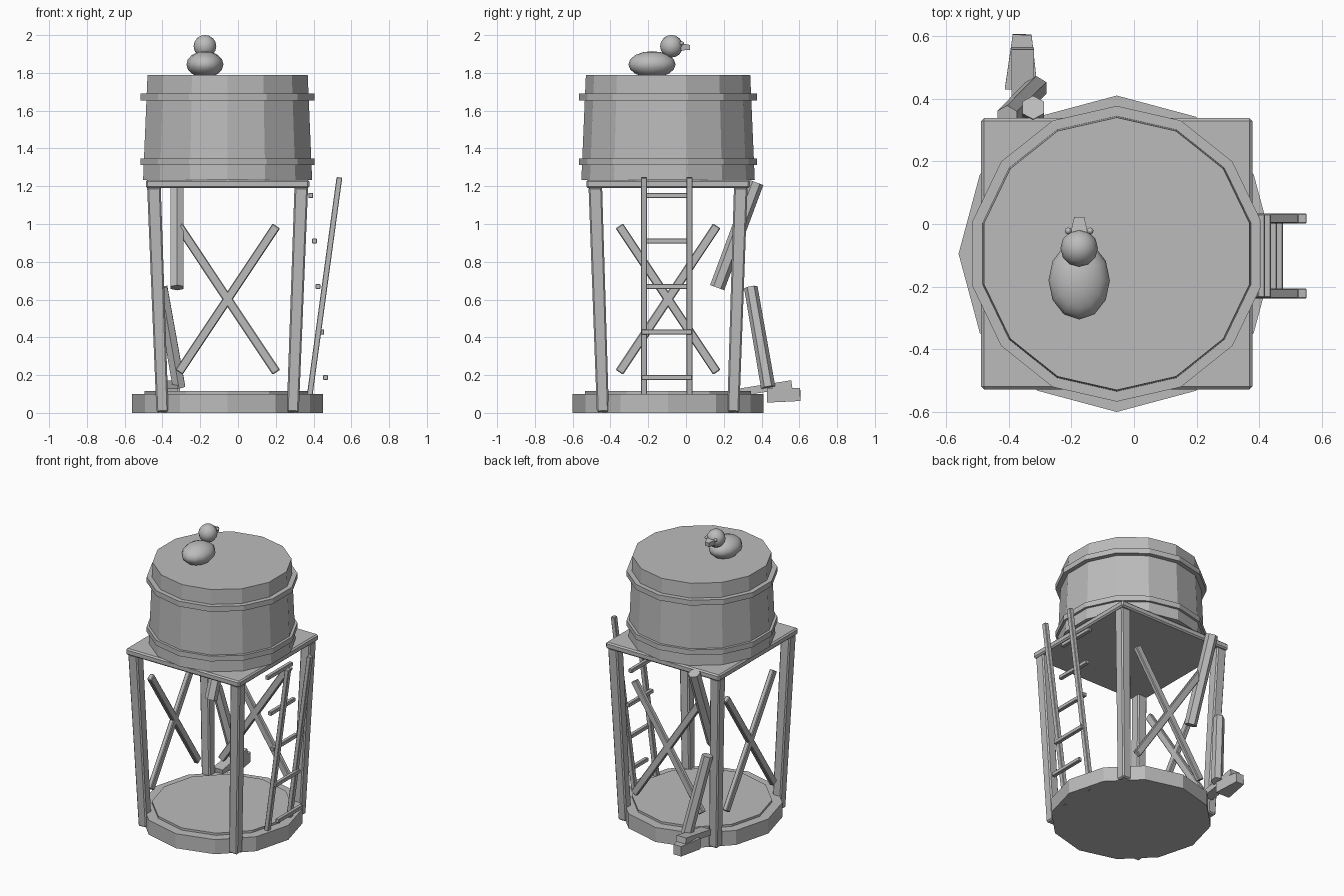
import bpy, math
from mathutils import Vector

if "Cube" in bpy.data.objects:
    bpy.data.objects.remove(bpy.data.objects["Cube"])

CX, CY = -0.055, -0.095            # tower axis

grey = bpy.data.materials.new("plain grey")
grey.diffuse_color = (0.5, 0.5, 0.5, 1)
grey.use_nodes = True
grey.node_tree.nodes["Principled BSDF"].inputs["Base Color"].default_value = grey.diffuse_color


def make(name, verts, faces, bevel=0.0):
    me = bpy.data.meshes.new(name)
    me.from_pydata([tuple(v) for v in verts], [], faces)
    me.materials.append(grey)
    ob = bpy.data.objects.new(name, me)
    bpy.context.collection.objects.link(ob)
    if bevel:
        m = ob.modifiers.new("bevel", "BEVEL")
        m.width, m.segments = bevel, 1
    return ob


def loft(name, rings, bevel=0.0):
    """Skin a list of equal-length point rings and cap both ends."""
    n = len(rings[0])
    verts = [p for r in rings for p in r]
    faces = [(k * n + i, k * n + (i + 1) % n, (k + 1) * n + (i + 1) % n, (k + 1) * n + i)
             for k in range(len(rings) - 1) for i in range(n)]
    faces += [tuple(reversed(range(n))), tuple(range(len(verts) - n, len(verts)))]
    return make(name, verts, faces, bevel)


def drum(name, sides, profile):
    """Upright polygon drum from (radius, z) pairs, one corner facing the back."""
    ang = [math.pi / 2 + 2 * math.pi * i / sides for i in range(sides)]
    return loft(name, [[(CX + r * math.cos(a), CY + r * math.sin(a), z) for a in ang]
                       for r, z in profile])


def bar(name, p0, p1, s0, s1=None, hint=(1, 0, 0), sides=4, bevel=0.0):
    """Bar between two points; s = (width along hint, depth), or a radius if six-sided."""
    p0, p1, hint = Vector(p0), Vector(p1), Vector(hint)
    d = (p1 - p0).normalized()
    u = (hint - d * hint.dot(d)).normalized()
    v = d.cross(u)

    def ring(p, s):
        if sides == 4:
            a, b = s[0] / 2, s[1] / 2
            pts = [(-a, -b), (a, -b), (a, b), (-a, b)]
        else:
            pts = [(s * math.cos(t), s * math.sin(t)) for t in
                   (math.pi / 2 + 2 * math.pi * i / sides for i in range(sides))]
        return [p + u * x + v * y for x, y in pts]
    return loft(name, [ring(p0, s0), ring(p1, s1 or s0)], bevel)


def ball(name, centre, radii, seg=12, rings=8):
    bpy.ops.mesh.primitive_uv_sphere_add(segments=seg, ring_count=rings, radius=1, location=centre)
    ob = bpy.context.object
    ob.name = name
    ob.scale = radii
    ob.data.materials.append(grey)
    bpy.ops.object.shade_smooth()
    return ob


# Round base with a low step
drum("base", 12, [(0.505, 0), (0.505, 0.1)])
drum("base_step", 12, [(0.44, 0.09), (0.44, 0.115)])

# Four splayed legs
for sx, side in ((-1, "left"), (1, "right")):
    for sy, end in ((-1, "front"), (1, "back")):
        bar(f"{end}_{side}_leg", (CX + sx * 0.345, CY + sy * 0.345, 0.005),
            (CX + sx * 0.39, CY + sy * 0.385, 1.195), (0.064, 0.064), (0.072, 0.072), bevel=0.008)

# Square platform
bar("platform", (CX, CY, 1.19), (CX, CY, 1.234), (0.866, 0.866), bevel=0.009)

# Crossed braces on the back and left sides
for s in (-1, 1):
    bar("back_brace", (CX - s * 0.258, CY + 0.365, 0.215), (CX + s * 0.258, CY + 0.365, 0.99),
        (0.032, 0.047), hint=(0, 1, 0), bevel=0.005)
    bar("left_brace", (CX - 0.365, CY - s * 0.258, 0.215), (CX - 0.365, CY + s * 0.258, 0.99),
        (0.032, 0.047), hint=(1, 0, 0), bevel=0.005)

# Tank with two hoops
drum("tank", 14, [(0.459, 1.234), (0.435, 1.79)])
for z in (1.33, 1.672):
    drum("tank_hoop", 14, [(0.472, z - 0.018), (0.472, z + 0.018)])

# Ladder rails, with rungs that lean the other way
for y in (-0.222, 0.018):
    bar("ladder_rail", (0.367, y, 0.0), (0.537, y, 1.247), (0.03, 0.032), bevel=0.003)
for i in range(5):
    x, z = 0.463 - 0.0195 * i, 0.187 + 0.241 * i
    bar("ladder_rung", (x, -0.235, z), (x, 0.031, z), (0.026, 0.026), bevel=0.003)

# Broken post pieces at the back left
bar("broken_post_upper", (-0.322, 0.165, 0.663), (-0.322, 0.372, 1.22), 0.04, sides=6)
bar("broken_post_lower", (-0.312, 0.435, 0.135), (-0.405, 0.343, 0.665), 0.038, 0.036, sides=6)
bar("fallen_plank", (-0.355, 0.29, 0.11), (-0.355, 0.56, 0.153), (0.072, 0.04))
bar("fallen_stub", (-0.36, 0.43, 0.092), (-0.357, 0.605, 0.097), (0.105, 0.075), (0.06, 0.068))

# Bird on top of the tank
BX = -0.175
ball("bird_body", (BX, -0.18, 1.845), (0.098, 0.125, 0.07), 12, 8)
ball("bird_head", (BX, -0.077, 1.941), (0.06, 0.06, 0.06), 12, 8)
bar("bird_beak", (BX, -0.03, 1.937), (BX, 0.022, 1.935), (0.056, 0.038), (0.032, 0.026))
for s in (-1, 1):
    ball("bird_eye", (BX + s * 0.035, -0.022, 1.957), (0.011, 0.011, 0.011), 8, 6)
